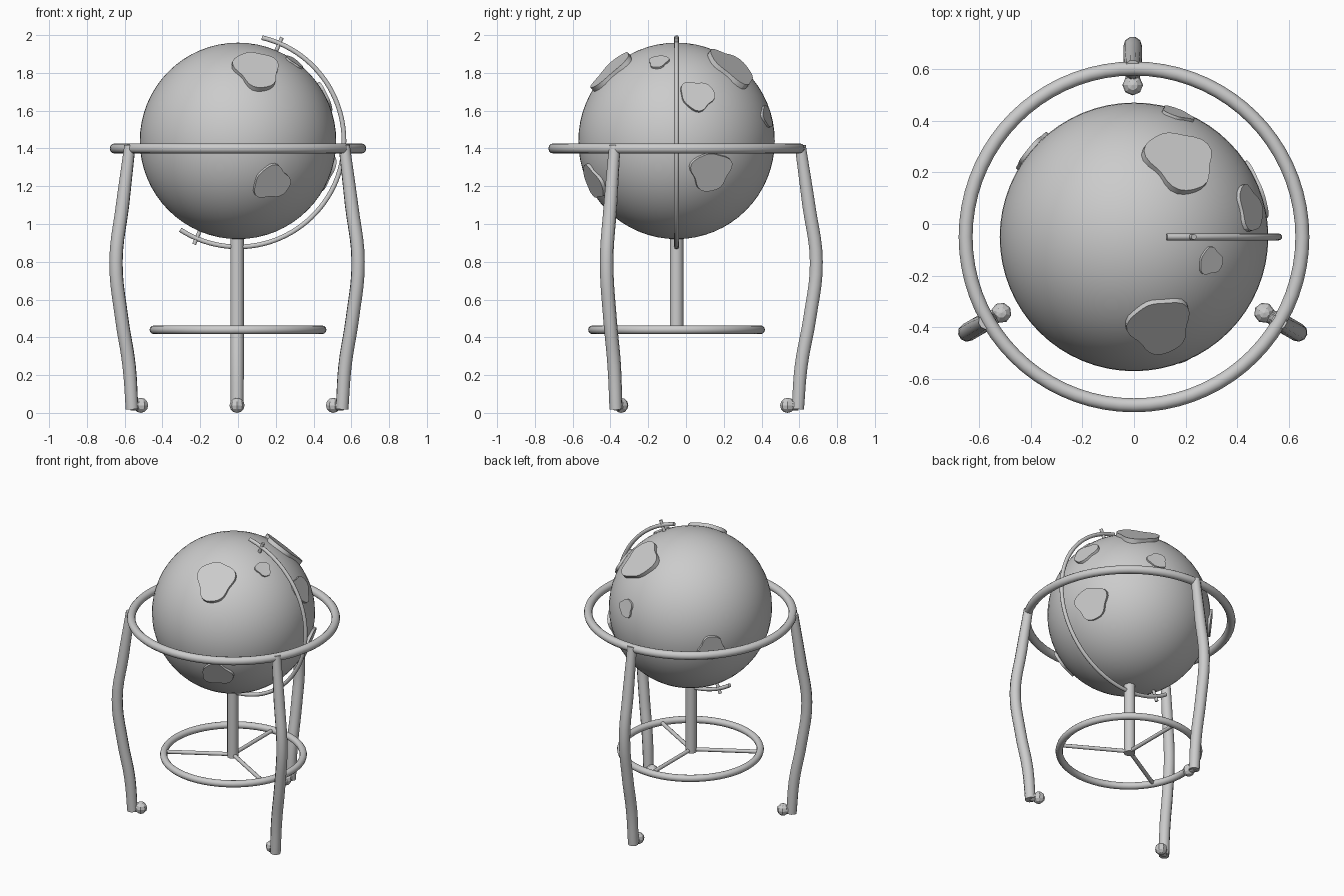
import bpy, bmesh, math
from mathutils import Vector

if "Cube" in bpy.data.objects:
    bpy.data.objects.remove(bpy.data.objects["Cube"])

C = Vector((0, -0.05, 1.44))      # globe centre
R = 0.52
LEG_ANGLES = [math.radians(a) for a in (90, 210, 330)]


def finish(ob, name, angle=40):
    ob.name = ob.data.name = name
    bpy.ops.object.select_all(action='DESELECT')
    ob.select_set(True)
    bpy.context.view_layer.objects.active = ob
    bpy.ops.object.shade_smooth_by_angle(angle=math.radians(angle))
    return ob


def tube(name, pts, radius, sides=3, bezier=False, scales=None):
    """Round bar swept along a path, with capped ends."""
    cu = bpy.data.curves.new(name, 'CURVE')
    cu.dimensions = '3D'
    cu.bevel_depth = radius
    cu.bevel_resolution = sides
    cu.use_fill_caps = True
    cu.resolution_u = 5
    sp = cu.splines.new('BEZIER' if bezier else 'POLY')
    store = sp.bezier_points if bezier else sp.points
    store.add(len(pts) - 1)
    for i, (p, q) in enumerate(zip(store, pts)):
        if bezier:
            p.co = q
            p.handle_left_type = p.handle_right_type = 'AUTO'
        else:
            p.co = (*q, 1)
        if scales:
            p.radius = scales[i]
    ob = bpy.data.objects.new(name, cu)
    bpy.context.collection.objects.link(ob)
    bpy.ops.object.select_all(action='DESELECT')
    ob.select_set(True)
    bpy.context.view_layer.objects.active = ob
    bpy.ops.object.convert(target='MESH')
    return finish(bpy.context.object, name)


def ring(name, z, major, minor):
    bpy.ops.mesh.primitive_torus_add(location=(0, C.y, z), major_radius=major,
                                     minor_radius=minor, major_segments=72, minor_segments=12)
    return finish(bpy.context.object, name, 60)


def radial(a, r, z):
    return Vector((r * math.cos(a) - 0.005, C.y + r * math.sin(a), z))


def in_plane(deg, r):
    a = math.radians(deg)
    return C + Vector((math.cos(a) * r, 0, math.sin(a) * r))


# globe
bpy.ops.mesh.primitive_uv_sphere_add(segments=64, ring_count=32, radius=R, location=C)
finish(bpy.context.object, "globe")

# horizon ring and lower brace ring
ring("horizon_ring", 1.40, 0.652, 0.027)
ring("brace_ring", 0.44, 0.445, 0.023)

# tilted meridian arc and its two pivot pins
tube("meridian_arc", [in_plane(77 - 200 * i / 60, 0.561) for i in range(61)], 0.013)
for name, deg in (("upper_pivot_pin", 67), ("lower_pivot_pin", -113)):
    tube(name, [in_plane(deg, 0.50), in_plane(deg, 0.595)], 0.011)

# central column
tube("column", [(-0.005, C.y, 0.425), (-0.005, C.y, 0.94)], 0.036, 4)

# legs, feet and brace spokes
profile = [(0.655, 1.415), (0.70, 1.10), (0.74, 0.80), (0.705, 0.50), (0.66, 0.25), (0.642, 0.02)]
for i, a in enumerate(LEG_ANGLES, 1):
    tube(f"leg_{i}", [radial(a, r, z) for r, z in profile], 0.036, 3, True,
         (0.85, 1, 1, 1, 1, 0.95))
    bpy.ops.mesh.primitive_uv_sphere_add(segments=8, ring_count=6, radius=0.04,
                                         location=radial(a, 0.588, 0.04), rotation=(0, 0, a))
    bpy.context.object.name = f"foot_{i}"
    tube(f"foot_link_{i}", [radial(a, 0.588, 0.04), radial(a, 0.645, 0.04)], 0.028)
    tube(f"spoke_{i}", [radial(a, 0.0, 0.44), radial(a, 0.445, 0.44)], 0.013)


def land(name, direction, size, phase, stretch=1.0):
    """Flat, irregular plate lying against the globe."""
    n = Vector(direction).normalized()
    u = Vector((0, 0, 1)).cross(n).normalized()
    v = n.cross(u)
    low = math.sqrt(R * R - size * size) - 0.02
    high = 0.527
    bm = bmesh.new()
    verts = []
    for k in range(32):
        t = 2 * math.pi * k / 32
        s = size * (1 + 0.10 * math.cos(3 * (t - math.radians(phase)))
                    + 0.05 * math.cos(5 * t + phase))
        verts.append(bm.verts.new(C + n * low + u * s * math.cos(t)
                                  + v * s * stretch * math.sin(t)))
    face = bm.faces.new(verts)
    top = bmesh.ops.extrude_face_region(bm, geom=[face])["geom"]
    bmesh.ops.translate(bm, vec=n * (high - low),
                        verts=[g for g in top if isinstance(g, bmesh.types.BMVert)])
    bmesh.ops.recalc_face_normals(bm, faces=bm.faces)
    me = bpy.data.meshes.new(name)
    bm.to_mesh(me)
    bm.free()
    ob = bpy.data.objects.new(name, me)
    bpy.context.collection.objects.link(ob)
    finish(ob, name, 30)


# raised land masses: direction from centre, radius, lobe phase, vertical stretch
lands = [((0.178, 0.295, 0.389), 0.135, 10, 1.0),
         ((0.10, -0.345, 0.377), 0.118, -90, 1.15),
         ((0.45, 0.11, 0.24), 0.09, 20, 0.93),
         ((0.298, -0.095, 0.42), 0.052, 30, 1.0),
         ((0.167, 0.48, 0.13), 0.062, 60, 0.95),
         ((0.46, 0.18, -0.16), 0.11, -90, 0.95),
         ((0.18, -0.44, -0.22), 0.10, -20, 0.93),
         ((-0.395, 0.332, -0.06), 0.086, 90, 1.0)]
for i, args in enumerate(lands, 1):
    land(f"land_{i}", *args)
